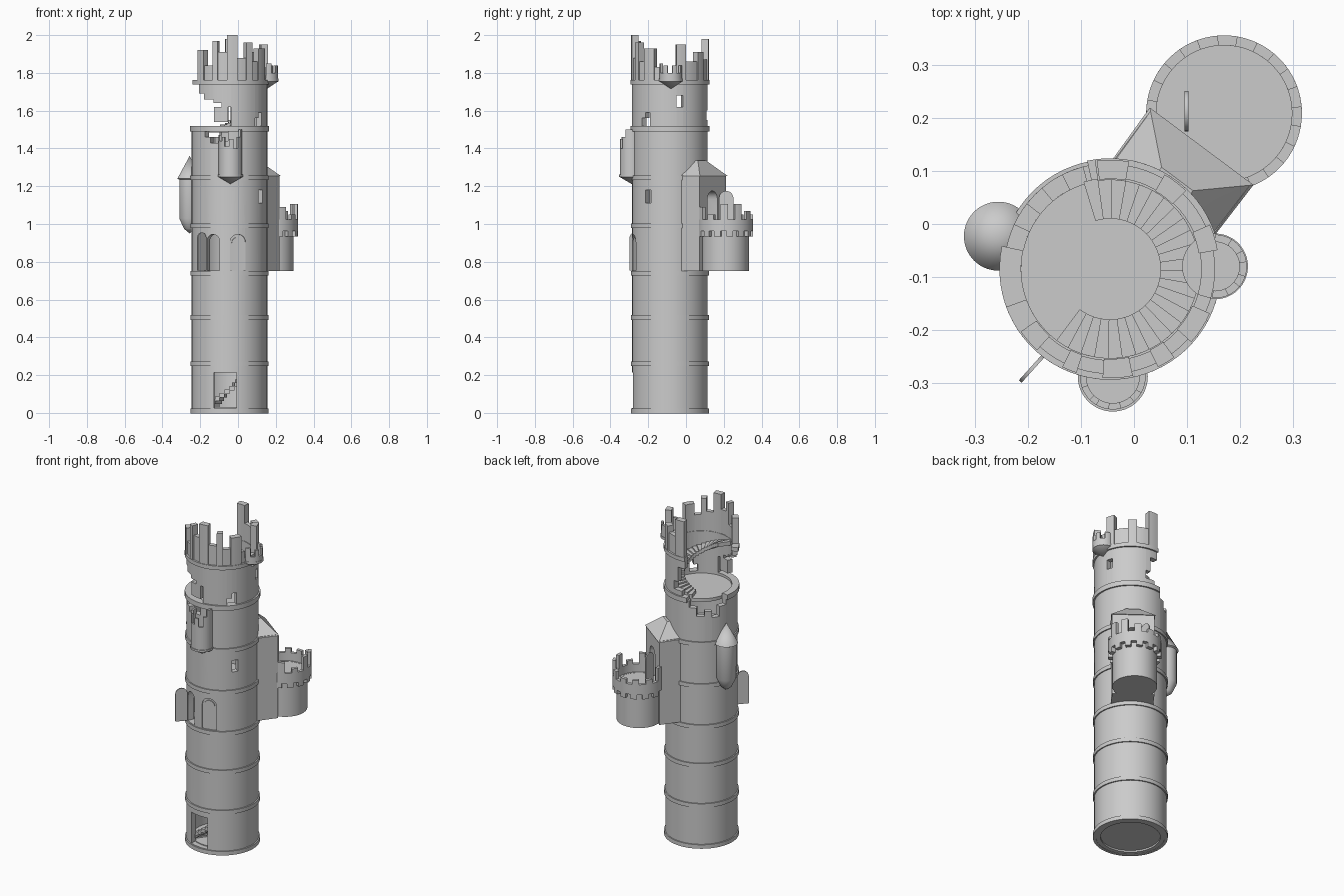
import bpy, bmesh, random
from math import radians, cos, sin, pi
from mathutils import Matrix, Vector

random.seed(4)
old = bpy.data.objects.get("Cube")
if old:
    bpy.data.objects.remove(old, do_unlink=True)

stone = bpy.data.materials.new("grey stone")
stone.use_nodes = True
stone.diffuse_color = (0.6, 0.6, 0.6, 1)
stone.node_tree.nodes["Principled BSDF"].inputs["Base Color"].default_value = (0.6, 0.6, 0.6, 1)

TOWER = (-0.045, -0.085)
ANNEX = (0.17, 0.209)
made = []


def finish(name, bm):
    bmesh.ops.remove_doubles(bm, verts=bm.verts, dist=1e-5)
    bmesh.ops.recalc_face_normals(bm, faces=bm.faces)
    mesh = bpy.data.meshes.new(name)
    bm.to_mesh(mesh)
    bm.free()
    mesh.materials.append(stone)
    ob = bpy.data.objects.new(name, mesh)
    bpy.context.collection.objects.link(ob)
    made.append(ob)
    return ob


def sweep(bm, profile, centre, a0=0, a1=360):
    """Turn a closed (radius, height) profile about a vertical axis."""
    full = a1 - a0 >= 360
    n = max(2, round((a1 - a0) / 5))
    rings = []
    for i in range(n + 1):
        a = radians(a0 + (a1 - a0) * i / n)
        rings.append([bm.verts.new((centre[0] + r * cos(a), centre[1] + r * sin(a), z))
                      for r, z in profile])
    m = len(profile)
    for p, q in zip(rings, rings[1:]):
        for j in range(m):
            k = (j + 1) % m
            bm.faces.new((p[j], p[k], q[k], q[j]))
    if not full:
        bm.faces.new(rings[0])
        bm.faces.new(rings[-1])


def block(bm, r0, r1, z0, z1, centre=TOWER, a0=0, a1=360):
    sweep(bm, [(r0, z0), (r1, z0), (r1, z1), (r0, z1)], centre, a0, a1)


def turned(name, profile, centre):
    bm = bmesh.new()
    sweep(bm, profile, centre)
    return finish(name, bm)


def ring_parts(name, r0, r1, parts, centre=TOWER):
    """Curved wall pieces, each given as (start, end, bottom, top)."""
    bm = bmesh.new()
    for a0, a1, z0, z1 in parts:
        block(bm, r0, r1, z0, z1, centre, a0, a1)
    return finish(name, bm)


def hull(name, points):
    bm = bmesh.new()
    for p in points:
        bm.verts.new(p)
    bmesh.ops.convex_hull(bm, input=bm.verts)
    return finish(name, bm)


def panel(name, pos, angle, w, h, depth, arched=True):
    """Upright plate facing the given angle; pos is its bottom centre."""
    side = h - w / 2 if arched else h
    pts = [(-w / 2, 0), (w / 2, 0), (w / 2, side)]
    if arched:
        pts += [(w / 2 * cos(pi * i / 10), side + w / 2 * sin(pi * i / 10)) for i in range(1, 10)]
    pts.append((-w / 2, side))
    ob = hull(name, [(d, y, z) for d in (-depth / 2, depth / 2) for y, z in pts])
    ob.data.transform(Matrix.Translation(pos) @ Matrix.Rotation(radians(angle), 4, "Z"))
    return ob


def on_tower(angle, r, z):
    return Vector((TOWER[0] + r * cos(radians(angle)), TOWER[1] + r * sin(radians(angle)), z))


def cut(target, cutters):
    for c in cutters:
        c.hide_render = True
        mod = target.modifiers.new("opening", "BOOLEAN")
        mod.operation, mod.object, mod.solver = "DIFFERENCE", c, "EXACT"
        bpy.context.view_layer.objects.active = target
        bpy.ops.object.modifier_apply(modifier=mod.name)
        made.remove(c)
        bpy.data.objects.remove(c, do_unlink=True)


# Main shaft with its doorway, arches and window
shaft = ring_parts("tower_shaft", 0.165, 0.2, [(0, 360, 0, 1.26)])
cut(shaft, [
    panel("cut_entrance", on_tower(263, 0.19, 0.025), 263, 0.12, 0.19, 0.12, False),
    panel("cut_open_arch", on_tower(244, 0.19, 0.755), 244, 0.075, 0.19, 0.12),
    panel("cut_closed_arch", on_tower(283, 0.2, 0.755), 283, 0.085, 0.19, 0.024),
    panel("cut_window", on_tower(-35, 0.19, 1.11), -35, 0.036, 0.07, 0.12, False)])
panel("closed_arch_door", on_tower(283, 0.187, 0.755), 283, 0.065, 0.175, 0.012)
panel("open_arch_door", (-0.192, -0.272, 0.755), 138, 0.068, 0.2, 0.007)

# Raised stone bands
for i, z in enumerate((0.01, 0.26, 0.505, 0.74, 0.99, 1.245)):
    ring_parts(f"band_{i + 1}", 0.19, 0.207, [(0, 360, z - 0.012, z + 0.012)])
ring_parts("broken_band", 0.168, 0.209, [(168, 462, 1.49, 1.52)])
ring_parts("crown_band", 0.168, 0.209, [(200, 458, 1.738, 1.762)])

# Floors
for i, z in enumerate((0.02, 0.745, 0.99, 1.25)):
    turned(f"floor_{i + 1}", [(0, z - 0.01), (0.17, z - 0.01), (0.17, z + 0.01), (0, z + 0.01)], TOWER)
turned("upper_floor", [(0, 1.485), (0.168, 1.485), (0.168, 1.505), (0, 1.505)], TOWER)

# Broken storey below the upper floor
ring_parts("broken_wall_lower", 0.168, 0.2, [
    (-92, 105, 1.25, 1.5), (105, 117, 1.25, 1.46), (117, 130, 1.25, 1.41),
    (130, 142, 1.25, 1.44), (142, 155, 1.25, 1.4), (155, 168, 1.25, 1.46),
    (168, 230, 1.25, 1.5), (230, 240, 1.25, 1.46), (240, 252, 1.25, 1.43),
    (252, 268, 1.25, 1.44)])

# Broken storey above the upper floor, open to the back left
ring_parts("broken_wall_upper", 0.168, 0.2, [
    (216, 228, 1.69, 1.74), (228, 245, 1.66, 1.74), (245, 258, 1.64, 1.74),
    (258, 272, 1.62, 1.74), (246, 268, 1.54, 1.62), (272, 312, 1.52, 1.74),
    (312, 320, 1.56, 1.74), (320, 328, 1.59, 1.74), (328, 370, 1.52, 1.74),
    (370, 380, 1.52, 1.62), (370, 380, 1.68, 1.74), (380, 436, 1.52, 1.74),
    (436, 444, 1.6, 1.74), (444, 458, 1.69, 1.74), (436, 452, 1.52, 1.55)])

# Ragged crown: low wall pieces and taller merlons
ring_parts("crown_wall", 0.172, 0.198, [
    (228, 244, 1.75, 1.84), (252, 266, 1.75, 1.91), (282, 296, 1.75, 1.88),
    (306, 318, 1.75, 1.86), (336, 344, 1.75, 1.83), (344, 370, 1.75, 1.785),
    (384, 406, 1.75, 1.86), (420, 440, 1.75, 1.87)])
ring_parts("crown_merlons", 0.17, 0.206, [
    (215, 228, 1.75, 1.92), (244, 252, 1.75, 1.97), (266, 282, 1.75, 2.0),
    (296, 306, 1.75, 1.96), (318, 336, 1.75, 1.93), (370, 384, 1.75, 1.95),
    (406, 420, 1.75, 1.91), (440, 457, 1.75, 1.98)])


# Spiral stairs
def stairs(name, start, step, count, z0, rise, r0, r1):
    ring_parts(name, r0, r1, [
        (start + step * i, start + step * i + abs(step), z0 + rise * i - 0.012, z0 + rise * i + 0.012)
        for i in range(count)])


stairs("upper_stairs", 98, -9, 26, 1.515, 0.009, 0.095, 0.172)
stairs("entrance_stairs", 225, 9, 30, 0.04, 0.018, 0.09, 0.17)

# Front bartizan, hollow with a broken rim
FRONT = (-0.04, -0.288)
turned("front_bartizan_base", [(0, 1.212), (0.062, 1.248), (0.066, 1.25), (0.066, 1.262), (0, 1.262)], FRONT)
ring_parts("front_bartizan_wall", 0.05, 0.062, [
    (165, 200, 1.26, 1.47), (200, 225, 1.26, 1.44), (225, 240, 1.26, 1.46),
    (240, 262, 1.26, 1.41), (262, 285, 1.26, 1.45), (285, 310, 1.26, 1.4),
    (310, 330, 1.26, 1.46), (330, 375, 1.26, 1.5)], FRONT)

# Crown bartizan on the left side
SIDE = (0.153, -0.08)
turned("side_bartizan_base", [(0, 1.715), (0.055, 1.752), (0.062, 1.755), (0.062, 1.77), (0, 1.77)], SIDE)
ring_parts("side_bartizan_wall", 0.046, 0.06, [
    (-95, -65, 1.765, 1.85), (-65, -40, 1.765, 1.8), (-40, -18, 1.765, 1.84),
    (-18, 8, 1.765, 1.8), (8, 30, 1.765, 1.84), (30, 58, 1.765, 1.8),
    (58, 90, 1.765, 1.84)], SIDE)

# Roofed turret on the right side
turned("roofed_turret", [(0, 0.95), (0.03, 0.975), (0.055, 1.03), (0.055, 1.235),
                         (0.065, 1.24), (0, 1.36)], (-0.256, -0.023))

# Link house between the tower and the annex, with a hipped roof
place = Matrix.Translation((TOWER[0], TOWER[1], 0)) @ Matrix.Rotation(radians(53.3), 4, "Z")
house = hull("link_house", [place @ Vector((x, y, z)) for x in (0.15, 0.284)
                            for y in (-0.117, 0.117) for z in (0.75, 1.26)])
cut(house, [panel("cut_house_door", place @ Vector((0.284, -0.005, 0.975)), 53.3, 0.088, 0.2, 0.14)])
hull("link_roof", [place @ Vector(p) for s in (-1, 1) for p in (
    (0.16, s * 0.12, 1.255), (0.289, s * 0.122, 1.255),
    (0.16, s * 0.037, 1.335), (0.212, s * 0.037, 1.335))])
panel("link_door", (0.099, 0.213, 0.975), 0, 0.076, 0.2, 0.007)

# Annex turret with corbels and merlons
turned("annex_body", [(0, 0.75), (0.124, 0.75), (0.124, 0.975), (0, 0.975)], ANNEX)
ring_parts("annex_parapet", 0.128, 0.147, [(-105, 213, 0.968, 1.025)], ANNEX)
ring_parts("annex_parapet_floor", 0.12, 0.147, [(-105, 213, 0.962, 0.976)], ANNEX)
ring_parts("annex_corbels", 0.12, 0.147,
           [(a, a + 14, 0.935, 0.966) for a in range(-102, 200, 26)], ANNEX)
ring_parts("annex_merlons", 0.128, 0.147,
           [(a, a + 15, 1.02, random.choice((1.05, 1.07, 1.09, 1.105)))
            for a in range(-100, 200, 30)], ANNEX)

# Smooth round walls, keep hard edges
bpy.ops.object.select_all(action="DESELECT")
for ob in made:
    ob.select_set(True)
bpy.context.view_layer.objects.active = made[0]
bpy.ops.object.shade_smooth_by_angle(angle=radians(30))
